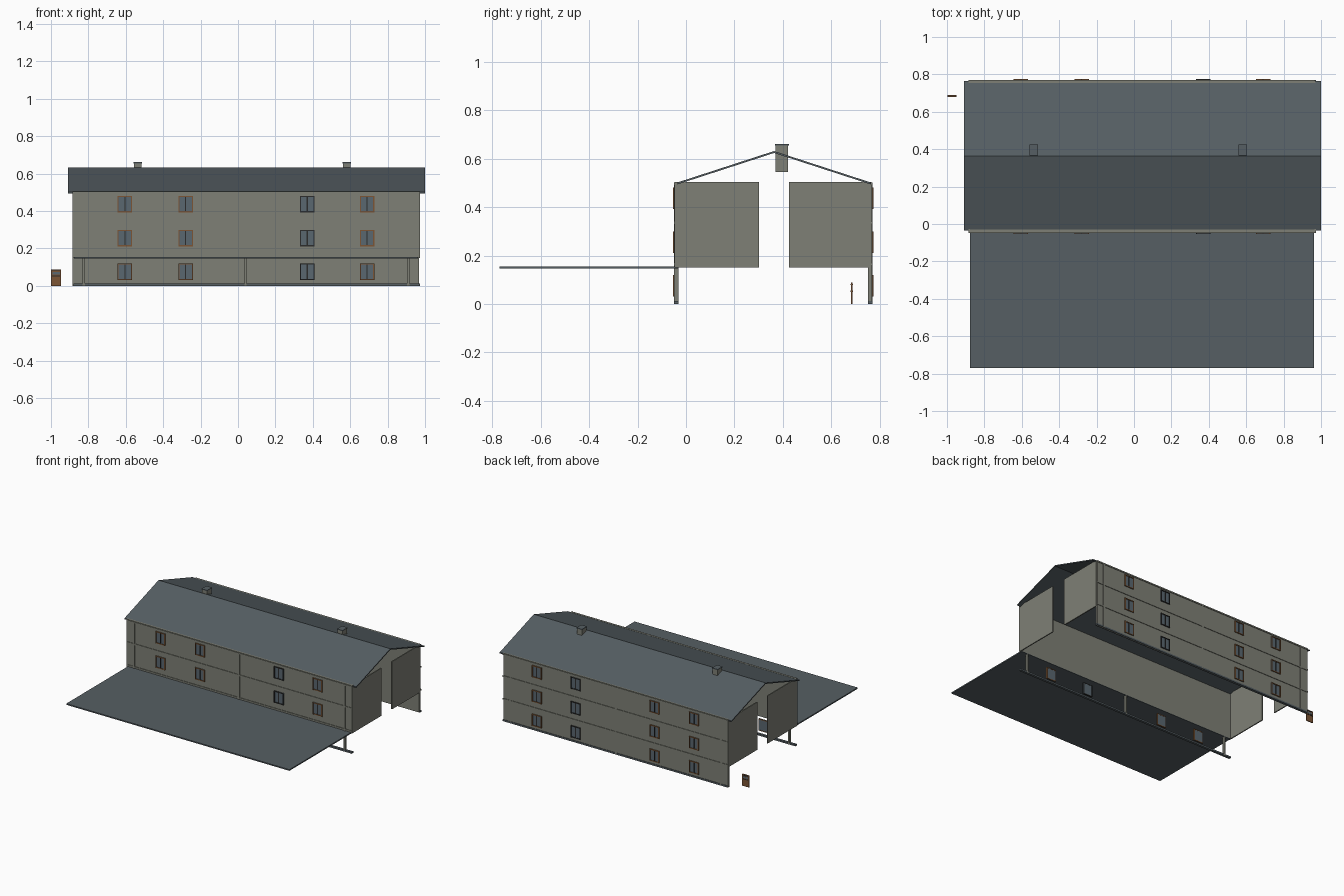
import bpy, bmesh, math
from mathutils import Matrix

cube = bpy.data.objects.get("Cube")
if cube:
    bpy.data.objects.remove(cube, do_unlink=True)


def material(name, r, g, b):
    m = bpy.data.materials.new(name)
    m.use_nodes = True
    m.diffuse_color = (r, g, b, 1)
    m.node_tree.nodes["Principled BSDF"].inputs["Base Color"].default_value = (r, g, b, 1)
    return m


WALL = material("grey render", 0.21, 0.215, 0.18)
SLATE = material("slate grey", 0.092, 0.113, 0.125)
WOOD = material("brown wood", 0.2, 0.09, 0.035)
GLASS = material("window glass", 0.10, 0.135, 0.16)
DARK = material("dark trim", 0.025, 0.025, 0.025)


def boxes(name, mat, *spans):
    """One object made of boxes, each given as x0, x1, y0, y1, z0, z1."""
    bm = bmesh.new()
    for x0, x1, y0, y1, z0, z1 in spans:
        move = Matrix.Translation(((x0 + x1) / 2, (y0 + y1) / 2, (z0 + z1) / 2))
        size = Matrix.Diagonal((x1 - x0, abs(y1 - y0), z1 - z0, 1))
        bmesh.ops.create_cube(bm, size=1, matrix=move @ size)
    return finish(name, mat, bm)


def finish(name, mat, bm):
    mesh = bpy.data.meshes.new(name)
    bm.to_mesh(mesh)
    bm.free()
    mesh.materials.append(mat)
    obj = bpy.data.objects.new(name, mesh)
    bpy.context.collection.objects.link(obj)
    return obj


LEFT, RIGHT = -0.885, 0.972
STOREY, TOP = 0.15, 0.505
POSTS = (-0.825, 0.04, 0.91)
WINDOWS = (-0.605, -0.28, 0.37, 0.69)
FLOORS = (0.075, 0.255, 0.437)

# Long walls: the front one stands on posts, the back one reaches the ground
boxes("front_wall", WALL, (LEFT, RIGHT, -0.045, -0.03, STOREY, TOP))
boxes("back_wall", WALL, (LEFT, RIGHT - 0.005, 0.752, 0.767, 0, TOP))

# Gable panels with a gap between them
for side, x in (("right", LEFT), ("left", RIGHT - 0.008)):
    boxes("gable_" + side, WALL,
          (x, x + 0.008, -0.048, 0.302, STOREY, TOP),
          (x, x + 0.008, 0.425, 0.757, STOREY, TOP))

# Posts, storey bands, base beams and windows on both long sides
for side, face, out in (("front", -0.045, -1), ("back", 0.767, 1)):
    def layer(depth, back=0.0):
        return face + out * back, face + out * depth

    boxes(side + "_posts", WALL,
          *[(x - 0.006, x + 0.006, *layer(0.004, -0.014), 0, TOP - 0.005) for x in POSTS])
    boxes(side + "_bands", WALL,
          *[(LEFT, RIGHT, *layer(0.004), z - 0.005, z + 0.005) for z in (0.165, 0.335, 0.497)])
    boxes(side + "_base_beam", SLATE, (LEFT + 0.005, RIGHT, *layer(0.004, -0.014), 0, 0.012))

    panes, frames, bars, dark_frames = [], [], [], []
    w, h, t = 0.039, 0.044, 0.006
    for x in WINDOWS:
        for z in FLOORS:
            panes.append((x - w, x + w, *layer(0.003, -0.002), z - h, z + h))
            bars.append((x - 0.003, x + 0.003, *layer(0.006), z - h, z + h))
            rim = dark_frames if x == WINDOWS[2] else frames
            for s in (-1, 1):
                cx, cz = x + s * (w - t / 2), z + s * (h - t / 2)
                rim.append((cx - t / 2, cx + t / 2, *layer(0.008, -0.003), z - h, z + h))
                rim.append((x - w, x + w, *layer(0.007, -0.003), cz - t / 2, cz + t / 2))
    boxes(side + "_window_panes", GLASS, *panes)
    boxes(side + "_window_frames", WOOD, *frames)
    boxes(side + "_window_dark_frames", DARK, *dark_frames)
    boxes(side + "_window_bars", DARK, *bars)

# Pitched roof: an open V profile swept along x
bm = bmesh.new()
profile = [(-0.036, 0.494), (0.364, 0.624), (0.764, 0.494),
           (0.764, 0.502), (0.364, 0.632), (-0.036, 0.502)]
ends = [[bm.verts.new((x, y, z)) for y, z in profile] for x in (-0.91, 1.0)]
for i in range(6):
    j = (i + 1) % 6
    bm.faces.new((ends[0][i], ends[0][j], ends[1][j], ends[1][i]))
for e in ends:
    bm.faces.new((e[0], e[1], e[4], e[5]))
    bm.faces.new((e[1], e[2], e[3], e[4]))
bmesh.ops.recalc_face_normals(bm, faces=bm.faces)
finish("roof", SLATE, bm)

# Flat forecourt slab at first-floor height
boxes("front_slab", SLATE, (-0.876, 0.963, -0.77, -0.03, 0.146, 0.155))

# Chimneys with thin caps
for name, x in (("right_chimney", -0.535), ("left_chimney", 0.582)):
    boxes(name, WALL, (x - 0.02, x + 0.02, 0.37, 0.422, 0.545, 0.655))
    boxes(name + "_cap", SLATE, (x - 0.023, x + 0.023, 0.367, 0.425, 0.655, 0.661))

# Free-standing door
boxes("door", WOOD, (-1.0, -0.945, 0.682, 0.688, 0, 0.088))
boxes("door_trim", DARK,
      *[(-0.994, -0.951, 0.680, 0.690, z, z + 0.005) for z in (0.05, 0.078)])
boxes("door_pane", GLASS, (-0.992, -0.953, 0.681, 0.689, 0.06, 0.073))
